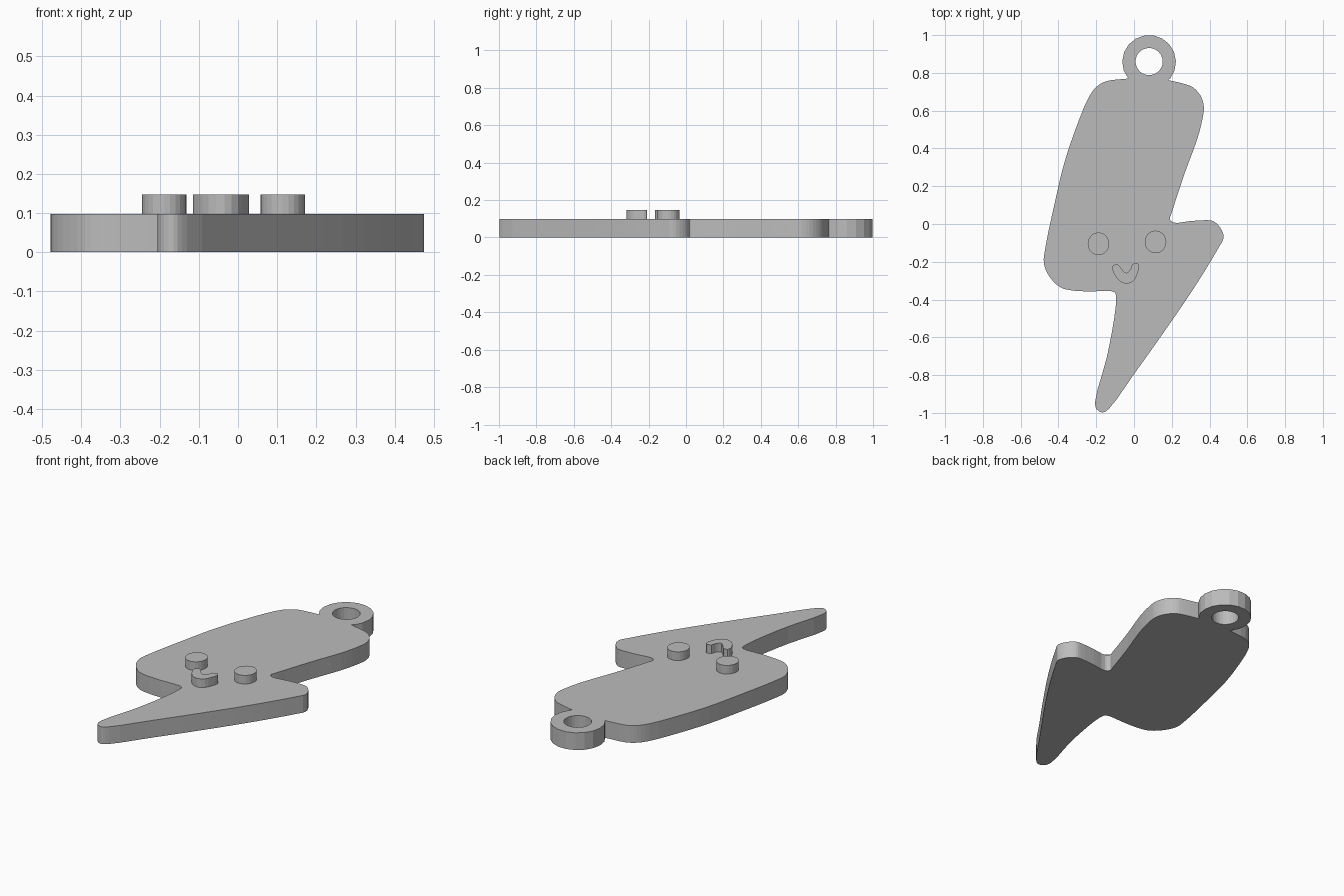
import bpy, bmesh, math
from mathutils import Vector

if "Cube" in bpy.data.objects:
    bpy.data.objects.remove(bpy.data.objects["Cube"])

THICK, RELIEF = 0.098, 0.147

grey = bpy.data.materials.new("plain grey")
grey.diffuse_color = (0.5, 0.5, 0.5, 1)
grey.use_nodes = True
grey.node_tree.nodes["Principled BSDF"].inputs["Base Color"].default_value = grey.diffuse_color


def spline(pts, closed=False, steps=3):
    """Smooth centripetal curve through 2D points."""
    p = [Vector(q) for q in pts]
    n = len(p)
    if closed:
        p = [p[-1]] + p + [p[0], p[1]]
    else:
        p = [2 * p[0] - p[1]] + p + [2 * p[-1] - p[-2]]
    out = []
    for i in range(1, len(p) - 2):
        a, b, c, d = p[i - 1:i + 3]
        t0 = 0
        t1 = t0 + (b - a).length ** 0.5
        t2 = t1 + (c - b).length ** 0.5
        t3 = t2 + (d - c).length ** 0.5
        for k in range(steps):
            t = t1 + (t2 - t1) * k / steps
            a1 = a.lerp(b, (t - t0) / (t1 - t0))
            a2 = b.lerp(c, (t - t1) / (t2 - t1))
            a3 = c.lerp(d, (t - t2) / (t3 - t2))
            b1 = a1.lerp(a2, (t - t0) / (t2 - t0))
            b2 = a2.lerp(a3, (t - t1) / (t3 - t1))
            out.append(b1.lerp(b2, (t - t1) / (t2 - t1)))
    if not closed:
        out.append(p[-2])
    return out


def arc(cx, cy, rx, ry, start, end, steps):
    """Points along an elliptical arc, end point left out."""
    angles = [math.radians(start + (end - start) * i / steps) for i in range(steps)]
    return [Vector((cx + rx * math.cos(a), cy + ry * math.sin(a))) for a in angles]


def plate(name, loops, z0, z1):
    """Fill the loops (outline, then holes) and extrude upward."""
    bm = bmesh.new()
    edges = []
    for loop in loops:
        vs = [bm.verts.new((q[0], q[1], z0)) for q in loop]
        edges += [bm.edges.new((vs[i - 1], vs[i])) for i in range(len(vs))]
    bmesh.ops.triangle_fill(bm, edges=edges, use_beauty=True, normal=(0, 0, 1))
    res = bmesh.ops.extrude_face_region(bm, geom=bm.faces[:], use_keep_orig=True)
    top = [v for v in res["geom"] if isinstance(v, bmesh.types.BMVert)]
    bmesh.ops.translate(bm, verts=top, vec=(0, 0, z1 - z0))
    bmesh.ops.recalc_face_normals(bm, faces=bm.faces[:])
    # merge the filled caps back into flat faces
    bmesh.ops.dissolve_limit(bm, angle_limit=0.001, verts=[], edges=bm.edges[:])
    me = bpy.data.meshes.new(name)
    bm.to_mesh(me)
    bm.free()
    me.materials.append(grey)
    ob = bpy.data.objects.new(name, me)
    bpy.context.collection.objects.link(ob)
    return ob


# Lightning bolt body, from the left of the hanging ring round to its right
bolt = spline([
    (-0.03, 0.77), (-0.15, 0.755), (-0.20, 0.725), (-0.24, 0.67), (-0.31, 0.50),
    (-0.37, 0.32), (-0.42, 0.11), (-0.47, -0.13), (-0.477, -0.21), (-0.447, -0.28),
    (-0.39, -0.335), (-0.34, -0.35), (-0.235, -0.357), (-0.125, -0.355),
    (-0.10, -0.365), (-0.095, -0.40), (-0.105, -0.50), (-0.145, -0.71),
    (-0.206, -0.94), (-0.198, -0.98), (-0.165, -0.998), (-0.13, -0.975),
    (0.0, -0.795), (0.16, -0.57), (0.32, -0.335), (0.447, -0.127), (0.475, -0.07),
    (0.457, -0.02), (0.42, 0.015), (0.39, 0.02), (0.295, 0.015), (0.21, 0.007),
    (0.19, 0.025), (0.20, 0.06), (0.267, 0.265), (0.335, 0.45), (0.362, 0.555),
    (0.37, 0.62), (0.352, 0.68), (0.31, 0.725), (0.265, 0.742), (0.18, 0.762)])
ring = arc(0.08, 0.858, 0.142, 0.142, -38, 218, 13)
hole = arc(0.08, 0.86, 0.072, 0.072, 0, 360, 24)
plate("bolt_body", [bolt + ring, hole], 0, THICK)

# Raised face: two eyes and a curved mouth
for side, x, y in (("left", -0.188, -0.105), ("right", 0.114, -0.095)):
    plate(side + "_eye", [arc(x, y, 0.057, 0.060, 0, 360, 24)], THICK - 0.01, RELIEF)

mouth = spline([
    (-0.115, -0.235), (-0.108, -0.217), (-0.085, -0.215), (-0.066, -0.238),
    (-0.04, -0.26), (-0.018, -0.238), (-0.01, -0.214), (0.018, -0.208),
    (0.028, -0.225), (0.018, -0.262), (0.0, -0.298), (-0.035, -0.317),
    (-0.075, -0.303), (-0.102, -0.27)][::-1], closed=True, steps=2)
plate("mouth", [mouth], THICK - 0.01, RELIEF)
